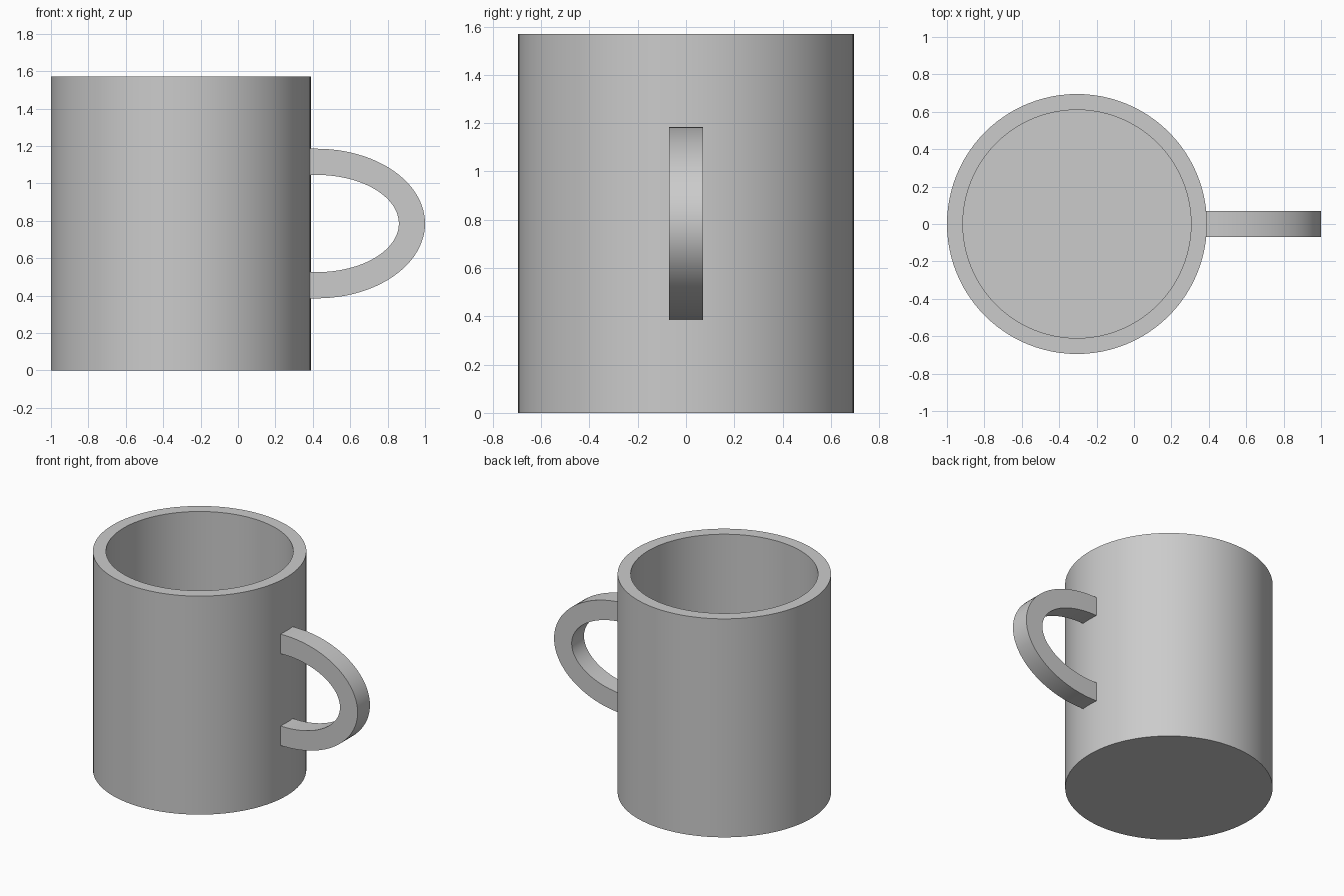
import bpy
import bmesh
from math import cos, sin, pi, radians
from mathutils import Matrix, Vector

cube = bpy.data.objects.get("Cube")
if cube:
    bpy.data.objects.remove(cube, do_unlink=True)

HEIGHT, RADIUS, WALL = 1.57, 0.695, 0.085
BODY_X = RADIUS - 1.0

grey = bpy.data.materials.new("grey_ceramic")
grey.use_nodes = True
colour = (0.6, 0.6, 0.6, 1.0)
grey.diffuse_color = colour
grey.node_tree.nodes["Principled BSDF"].inputs["Base Color"].default_value = colour


def finish(bm, name):
    """Turn a bmesh into a named grey object with smooth curves and sharp rims."""
    bmesh.ops.recalc_face_normals(bm, faces=bm.faces)
    mesh = bpy.data.meshes.new(name)
    bm.to_mesh(mesh)
    bm.free()
    mesh.materials.append(grey)
    obj = bpy.data.objects.new(name, mesh)
    bpy.context.collection.objects.link(obj)
    bpy.ops.object.select_all(action="DESELECT")
    obj.select_set(True)
    bpy.context.view_layer.objects.active = obj
    bpy.ops.object.shade_smooth_by_angle(angle=radians(30))
    return obj


# Cup body: a solid cylinder whose top is inset and pushed down to hollow it
bm = bmesh.new()
bmesh.ops.create_cone(bm, cap_ends=True, segments=96, radius1=RADIUS,
                      radius2=RADIUS, depth=HEIGHT,
                      matrix=Matrix.Translation((BODY_X, 0, HEIGHT / 2)))
bm.faces.ensure_lookup_table()
top = max(bm.faces, key=lambda f: f.calc_center_median().z)
bmesh.ops.inset_region(bm, faces=[top], thickness=WALL, use_even_offset=True)
hole = bmesh.ops.extrude_face_region(bm, geom=[top])
floor_verts = [v for v in hole["geom"] if isinstance(v, bmesh.types.BMVert)]
bmesh.ops.translate(bm, verts=floor_verts, vec=(0, 0, WALL - HEIGHT))
if top.is_valid:
    bmesh.ops.delete(bm, geom=[top], context="FACES_ONLY")
finish(bm, "mug_body")

# Handle: half an elliptical ring, its ends buried in the wall
CENTRE = Vector((0.42, 0, HEIGHT / 2))
ROOT_X, HALF_WIDTH, STEPS = 0.35, 0.07, 48


def arc(rx, rz):
    """Points from the lower root, round the outside, to the upper root."""
    angles = [pi * (i / STEPS - 0.5) for i in range(STEPS + 1)]
    curve = [CENTRE + Vector((rx * cos(a), 0, rz * sin(a))) for a in angles]
    ends = [Vector((ROOT_X, 0, p.z)) for p in (curve[0], curve[-1])]
    return [ends[0], *curve, ends[1]]


bm = bmesh.new()
side = Vector((0, HALF_WIDTH, 0))
rings = []
for outer, inner in zip(arc(0.58, 0.4), arc(0.44, 0.26)):
    corners = (outer - side, outer + side, inner + side, inner - side)
    rings.append([bm.verts.new(c) for c in corners])
for a, b in zip(rings, rings[1:]):
    for i in range(4):
        j = (i + 1) % 4
        bm.faces.new((a[i], a[j], b[j], b[i]))
bm.faces.new(rings[0])
bm.faces.new(rings[-1])
finish(bm, "handle")
